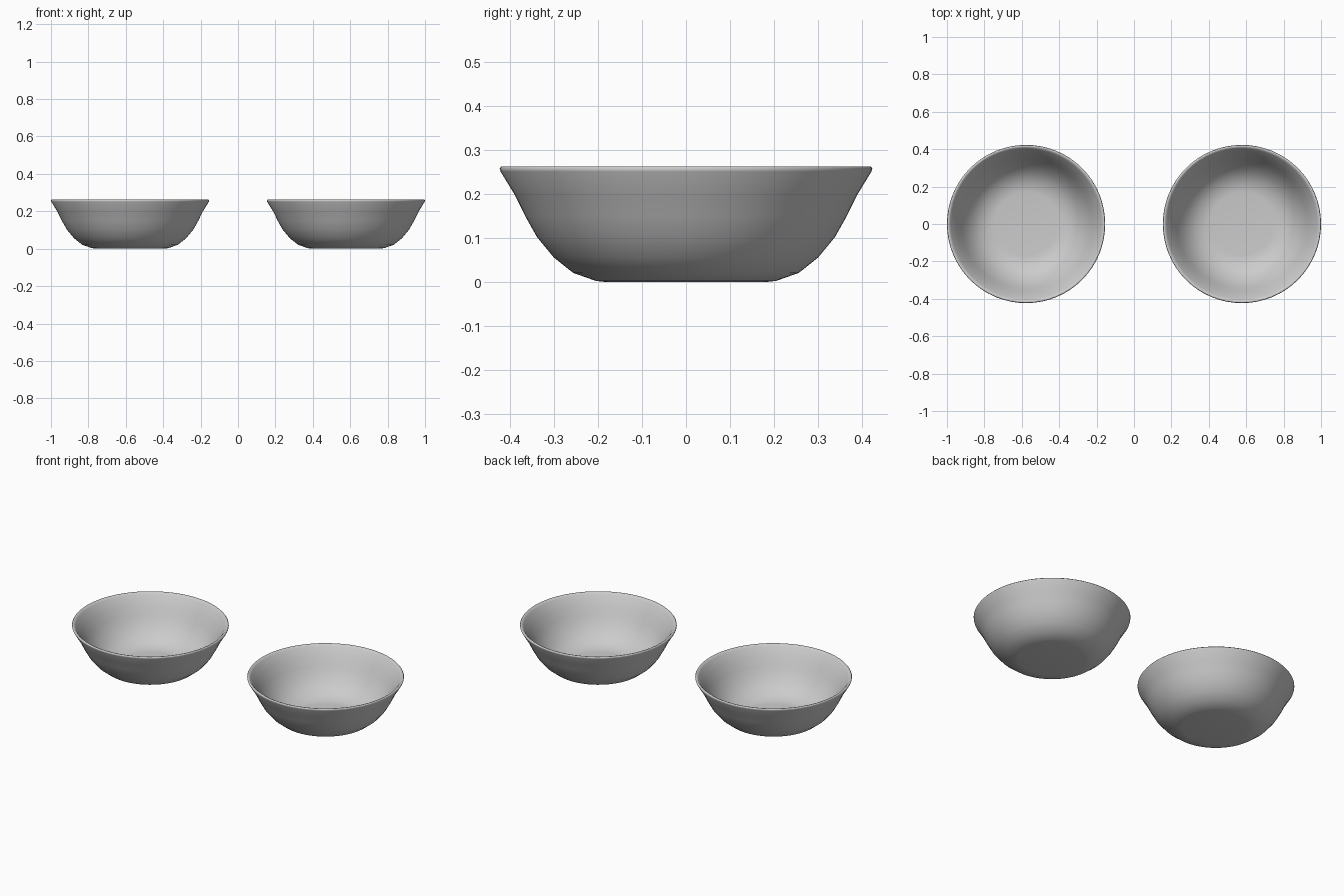
import bpy, bmesh, math

if "Cube" in bpy.data.objects:
    bpy.data.objects.remove(bpy.data.objects["Cube"])

SEGMENTS = 64
# Cross-section (radius, height): outside from base to rim, then inside down to the floor
PROFILE = [(0, 0), (0.18, 0), (0.205, 0.003), (0.256, 0.021), (0.300, 0.056),
           (0.338, 0.102), (0.365, 0.150), (0.388, 0.197), (0.421, 0.251),
           (0.423, 0.258), (0.419, 0.263), (0.411, 0.261), (0.403, 0.252),
           (0.371, 0.203), (0.348, 0.156), (0.322, 0.111), (0.287, 0.068),
           (0.247, 0.037), (0.201, 0.020), (0.17, 0.017), (0, 0.017)]


def make_bowl(name, x):
    bm = bmesh.new()
    verts = [bm.verts.new((r, 0, z)) for r, z in PROFILE]
    edges = [bm.edges.new(pair) for pair in zip(verts, verts[1:])]
    # Revolve the section around the vertical axis
    bmesh.ops.spin(bm, geom=verts + edges, cent=(0, 0, 0), axis=(0, 0, 1),
                   angle=math.tau, steps=SEGMENTS, use_duplicate=False)
    bmesh.ops.remove_doubles(bm, verts=bm.verts[:], dist=1e-5)
    bmesh.ops.recalc_face_normals(bm, faces=bm.faces[:])
    for f in bm.faces:
        f.smooth = True
    mesh = bpy.data.meshes.new(name)
    bm.to_mesh(mesh)
    bm.free()
    bowl = bpy.data.objects.new(name, mesh)
    bowl.location.x = x
    bpy.context.collection.objects.link(bowl)


# Two matching bowls side by side
make_bowl("left_bowl", -0.577)
make_bowl("right_bowl", 0.577)
